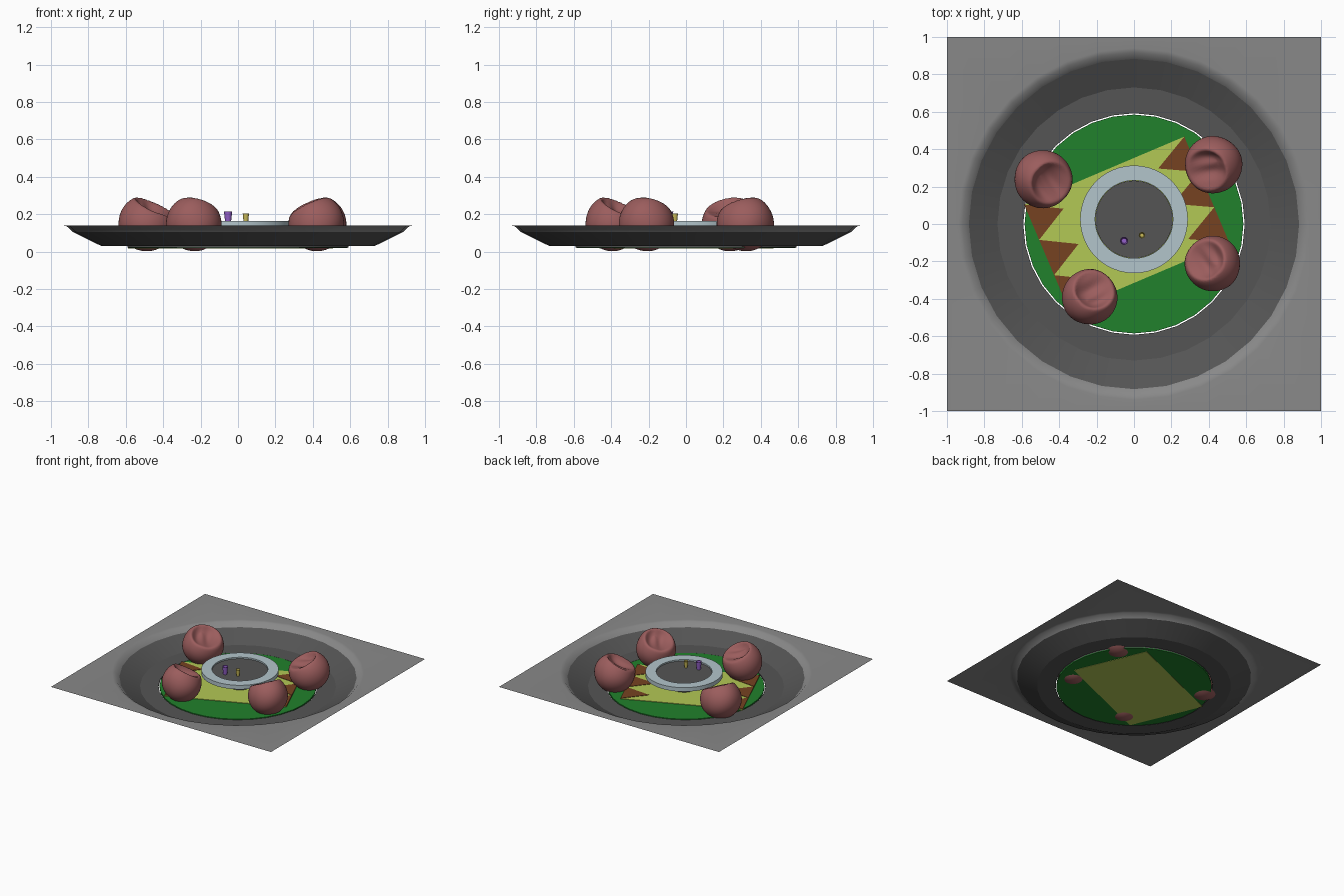
import bpy, bmesh, math
from mathutils import Vector

if "Cube" in bpy.data.objects:
    bpy.data.objects.remove(bpy.data.objects["Cube"])

N = 32


def mat(name, rgb):
    m = bpy.data.materials.new(name)
    m.diffuse_color = (*rgb, 1)
    m.use_nodes = True
    m.node_tree.nodes["Principled BSDF"].inputs["Base Color"].default_value = m.diffuse_color
    return m


GROUND = mat("ground_grey", (0.25, 0.25, 0.25))
STONE = mat("dark_stone", (0.09, 0.09, 0.09))
GREEN = mat("rug_green", (0.015, 0.22, 0.025))
LIME = mat("runner_lime", (0.45, 0.58, 0.09))
BROWN = mat("pattern_brown", (0.18, 0.055, 0.015))
BLUE = mat("table_pale_blue", (0.45, 0.56, 0.60))
RED = mat("bag_red", (0.33, 0.11, 0.11))
PURPLE = mat("cup_purple", (0.30, 0.12, 0.60))
YELLOW = mat("cup_yellow", (0.60, 0.50, 0.10))


def add(name, bm, material, smooth=None):
    bmesh.ops.recalc_face_normals(bm, faces=bm.faces)
    me = bpy.data.meshes.new(name)
    bm.to_mesh(me)
    bm.free()
    ob = bpy.data.objects.new(name, me)
    bpy.context.collection.objects.link(ob)
    me.materials.append(material)
    if smooth is not None:
        bpy.ops.object.select_all(action='DESELECT')
        ob.select_set(True)
        bpy.context.view_layer.objects.active = ob
        bpy.ops.object.shade_smooth_by_angle(angle=math.radians(smooth))
    return ob


def square_point(a):
    c, s = math.cos(a), math.sin(a)
    k = 1 / max(abs(c), abs(s))
    return c * k, s * k


def revolve(name, profile, material, center=(0, 0), n=N, closed=False,
            caps=False, smooth=None, square=None):
    """Rings from (radius, z) pairs; optional outer square ring at z=square."""
    bm = bmesh.new()
    rings = []
    ang = [2 * math.pi * i / n for i in range(n)]
    if square is not None:
        rings.append([bm.verts.new((*square_point(a), square)) for a in ang])
    for r, z in profile:
        rings.append([bm.verts.new((center[0] + r * math.cos(a),
                                    center[1] + r * math.sin(a), z)) for a in ang])
    pairs = list(zip(rings, rings[1:]))
    if closed:
        pairs.append((rings[-1], rings[0]))
    for p, q in pairs:
        for i in range(n):
            j = (i + 1) % n
            bm.faces.new((p[i], p[j], q[j], q[i]))
    if caps:
        bm.faces.new(rings[0])
        bm.faces.new(rings[-1])
    return add(name, bm, material, smooth)


# Square ground sheet with a soft lip, and the sunken dark pit
ground = revolve("ground", [(0.94, 0.14), (0.917, 0.137), (0.883, 0.105)],
                 GROUND, square=0.14, smooth=60)
revolve("pit", [(0.883, 0.105), (0.73, 0.03), (0.592, 0.03), (0.592, 0.022)],
        STONE, smooth=20)

# Round rug
revolve("round_rug", [(0.585, 0.02), (0.585, 0.033)], GREEN, caps=True)

# Rotated runner with zigzag triangles at both ends
T = math.radians(23)
U = Vector((math.cos(T), math.sin(T), 0))
V = Vector((-math.sin(T), math.cos(T), 0))
U0, U1, V0, V1 = -0.50, 0.43, -0.29, 0.325


def prism(bm, uv, z0, z1):
    lo = [bm.verts.new(U * u + V * v + Vector((0, 0, z0))) for u, v in uv]
    hi = [bm.verts.new(U * u + V * v + Vector((0, 0, z1))) for u, v in uv]
    bm.faces.new(lo)
    bm.faces.new(hi)
    for i in range(len(uv)):
        j = (i + 1) % len(uv)
        bm.faces.new((lo[i], lo[j], hi[j], hi[i]))


bm = bmesh.new()
prism(bm, [(U0, V0), (U1, V0), (U1, V1), (U0, V1)], 0.018, 0.037)
add("runner", bm, LIME)

bm = bmesh.new()
step = (V1 - V0) / 3
for edge, d in ((U0, 0.185), (U1, -0.195)):
    for i in range(3):
        v = V0 + step * i
        prism(bm, [(edge, v), (edge, v + step), (edge + d, v + step / 2)], 0.034, 0.04)
add("runner_zigzag", bm, BROWN)

# Table: pale ring, recessed dark top, hidden pedestal
TC = (0, 0.025)
revolve("table_ring", [(0.288, 0.13), (0.288, 0.163), (0.208, 0.163), (0.208, 0.13)],
        BLUE, TC, n=48, closed=True, smooth=30)
revolve("table_top", [(0.207, 0.135), (0.207, 0.152)], STONE, TC, n=48, caps=True, smooth=30)
revolve("table_pedestal", [(0.10, 0.036), (0.10, 0.136)], STONE, TC, caps=True, smooth=30)


# Tapered cups, hollow at the top
def cup(name, x, y, r, top, material):
    z = 0.152
    revolve(name, [(r * 0.68, z), (r, top), (r * 0.85, top), (r * 0.6, z + 0.01)],
            material, (x, y), n=16, caps=True, smooth=40)


cup("purple_cup", -0.053, -0.09, 0.022, 0.215, PURPLE)
cup("yellow_cup", 0.042, -0.06, 0.017, 0.205, YELLOW)


# Bean bags: spheres with a seat scooped out, facing the table
def bean_bag(name, x, y, r):
    bm = bmesh.new()
    bmesh.ops.create_uvsphere(bm, u_segments=48, v_segments=32, radius=1)
    inward = Vector((-x, -y, 0)).normalized()
    side = Vector((-inward.y, inward.x, 0))
    tilt = math.radians(28)
    axis = inward * math.sin(tilt) + Vector((0, 0, math.cos(tilt)))
    across = inward * math.cos(tilt) - Vector((0, 0, math.sin(tilt)))
    c = 0.67
    for v in bm.verts:
        p = v.co.copy()
        over = p.dot(axis) - c
        if over > 0:
            # deepest where the seat meets the backrest, slightly creased
            f, s = p.dot(across), p.dot(side)
            depth = 1.85 - 0.55 * f + 0.18 * math.sin(9 * s + 5 * f)
            p -= axis * over * depth
        else:
            p *= 1 + 0.012 * math.sin(4 * p.dot(side) + 3 * p.z)
        v.co = Vector((x, y, 0.152)) + Vector((p.x * r, p.y * r, p.z * 0.15))
    for _ in range(2):
        bmesh.ops.smooth_vert(bm, verts=bm.verts, factor=0.4,
                              use_axis_x=True, use_axis_y=True, use_axis_z=True)
    add(name, bm, RED, 80)


for i, (x, y, r) in enumerate([(-0.485, 0.24, 0.156), (0.425, 0.317, 0.154),
                               (0.42, -0.212, 0.149), (-0.237, -0.39, 0.149)]):
    bean_bag(f"bean_bag_{i + 1}", x, y, r)
